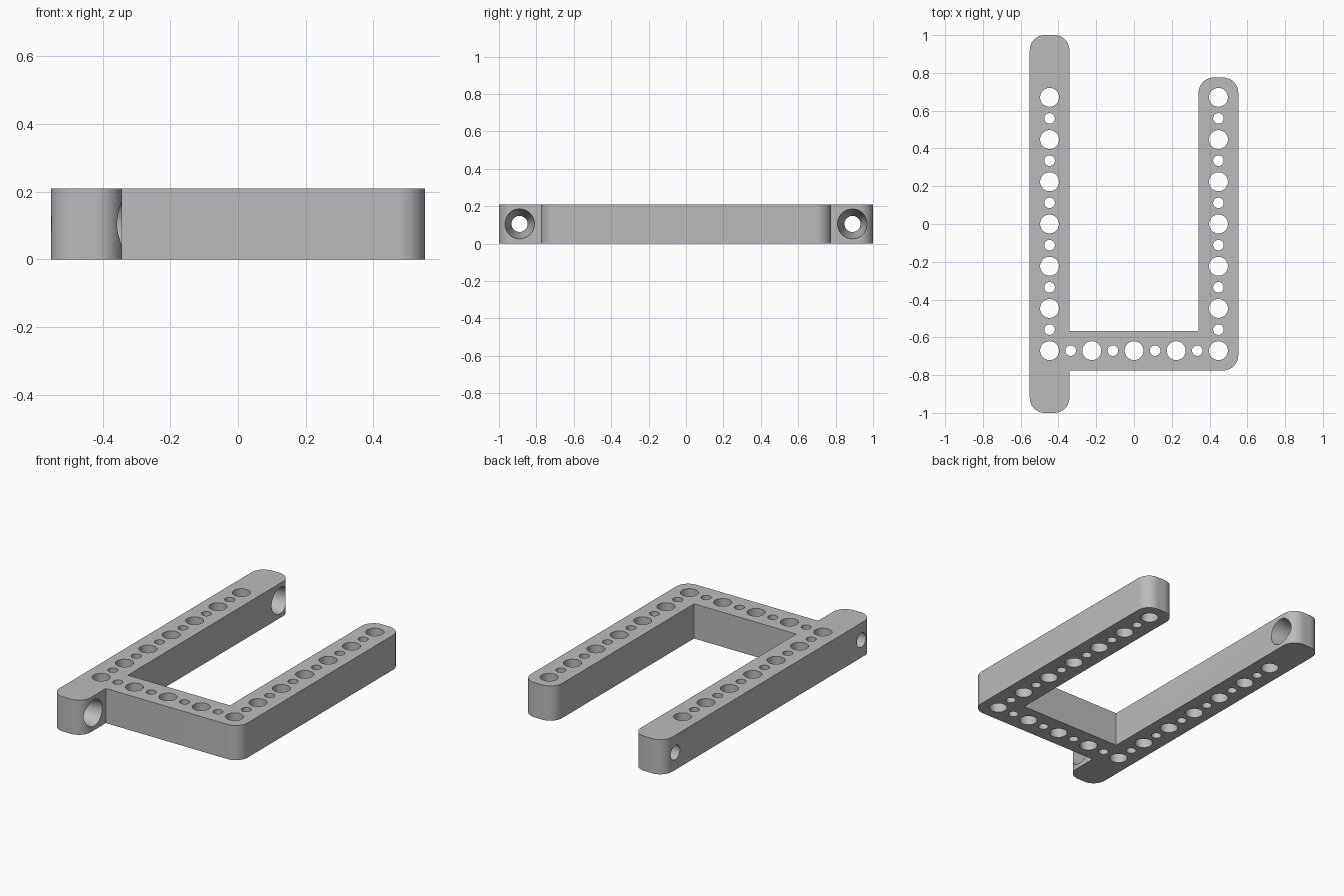
import bpy, bmesh, math
from mathutils import Matrix, Vector

if "Cube" in bpy.data.objects:
    bpy.data.objects.remove(bpy.data.objects["Cube"], do_unlink=True)

HEIGHT = 0.21
PITCH = 0.2235          # spacing of the large holes
HALF = 0.105            # half the bar width
ARM = 2 * PITCH         # arm centre line, left and right
ROW = 3 * PITCH         # crossbar centre line
OUT, IN, END = ARM + HALF, ARM - HALF, ROW + HALF
ROUND = 0.08

grey = bpy.data.materials.new("Grey plastic")
grey.use_nodes = True
grey.diffuse_color = (0.5, 0.5, 0.5, 1)
grey.node_tree.nodes["Principled BSDF"].inputs["Base Color"].default_value = (0.5, 0.5, 0.5, 1)


def make_object(name, bm):
    mesh = bpy.data.meshes.new(name)
    bm.to_mesh(mesh)
    bm.free()
    mesh.materials.append(grey)
    obj = bpy.data.objects.new(name, mesh)
    bpy.context.collection.objects.link(obj)
    return obj


def rounded_outline(corners, steps=12):
    """Replace each corner that has a radius with an arc."""
    points = []
    for i, (x, y, r) in enumerate(corners):
        p = Vector((x, y))
        if not r:
            points.append(p)
            continue
        a = (Vector(corners[i - 1][:2]) - p).normalized()
        b = (Vector(corners[(i + 1) % len(corners)][:2]) - p).normalized()
        for k in range(steps + 1):
            t = math.pi / 2 * k / steps
            points.append(p + r * (a * (1 - math.sin(t)) + b * (1 - math.cos(t))))
    return points


# U-shaped frame with one longer arm
outline = rounded_outline([
    (-OUT, -1, ROUND), (-IN, -1, ROUND), (-IN, -END, 0), (OUT, -END, ROUND),
    (OUT, END, ROUND), (IN, END, ROUND), (IN, HALF - ROW, 0), (-IN, HALF - ROW, 0),
    (-IN, 1, ROUND), (-OUT, 1, ROUND)])
bm = bmesh.new()
base = bm.faces.new([bm.verts.new((p.x, p.y, 0)) for p in outline])
top = bmesh.ops.extrude_face_region(bm, geom=[base])["geom"]
bmesh.ops.translate(bm, vec=(0, 0, HEIGHT),
                    verts=[v for v in top if isinstance(v, bmesh.types.BMVert)])
bmesh.ops.recalc_face_normals(bm, faces=bm.faces)
frame = make_object("bracket_frame", bm)

# Cutters: alternating large and small holes along each bar
cut = bmesh.new()


def hole(x, y, index):
    r = 0.028 if index % 2 else 0.05
    bmesh.ops.create_cone(cut, cap_ends=True, segments=48, radius1=r, radius2=r,
                          depth=2 * HEIGHT, matrix=Matrix.Translation((x, y, HEIGHT / 2)))


for i in range(-6, 7):
    for x in (-ARM, ARM):
        hole(x, i * PITCH / 2, i)
for i in range(-3, 4):
    hole(i * PITCH / 2, -ROW, i)

# Cutters: tapered cross holes at both ends of the long arm
SLOPE = (0.08 - 0.043) / (2 * HALF)
EXTRA = 0.02
for y in (-0.89, 0.89):
    bmesh.ops.create_cone(
        cut, cap_ends=True, segments=64, radius1=0.043 - SLOPE * EXTRA,
        radius2=0.08 + SLOPE * EXTRA, depth=2 * (HALF + EXTRA),
        matrix=Matrix.Translation((-ARM, y, HEIGHT / 2)) @ Matrix.Rotation(math.pi / 2, 4, "Y"))
cutter = make_object("hole_cutter", cut)
cutter.hide_render = True

mod = frame.modifiers.new("Holes", "BOOLEAN")
mod.operation = "DIFFERENCE"
mod.solver = "EXACT"
mod.object = cutter

# Bake the holes, then shade the rounded walls smooth
bpy.ops.object.select_all(action="DESELECT")
frame.select_set(True)
bpy.context.view_layer.objects.active = frame
bpy.ops.object.modifier_apply(modifier=mod.name)
bpy.data.objects.remove(cutter, do_unlink=True)
bpy.ops.object.shade_smooth_by_angle(angle=math.radians(30))
